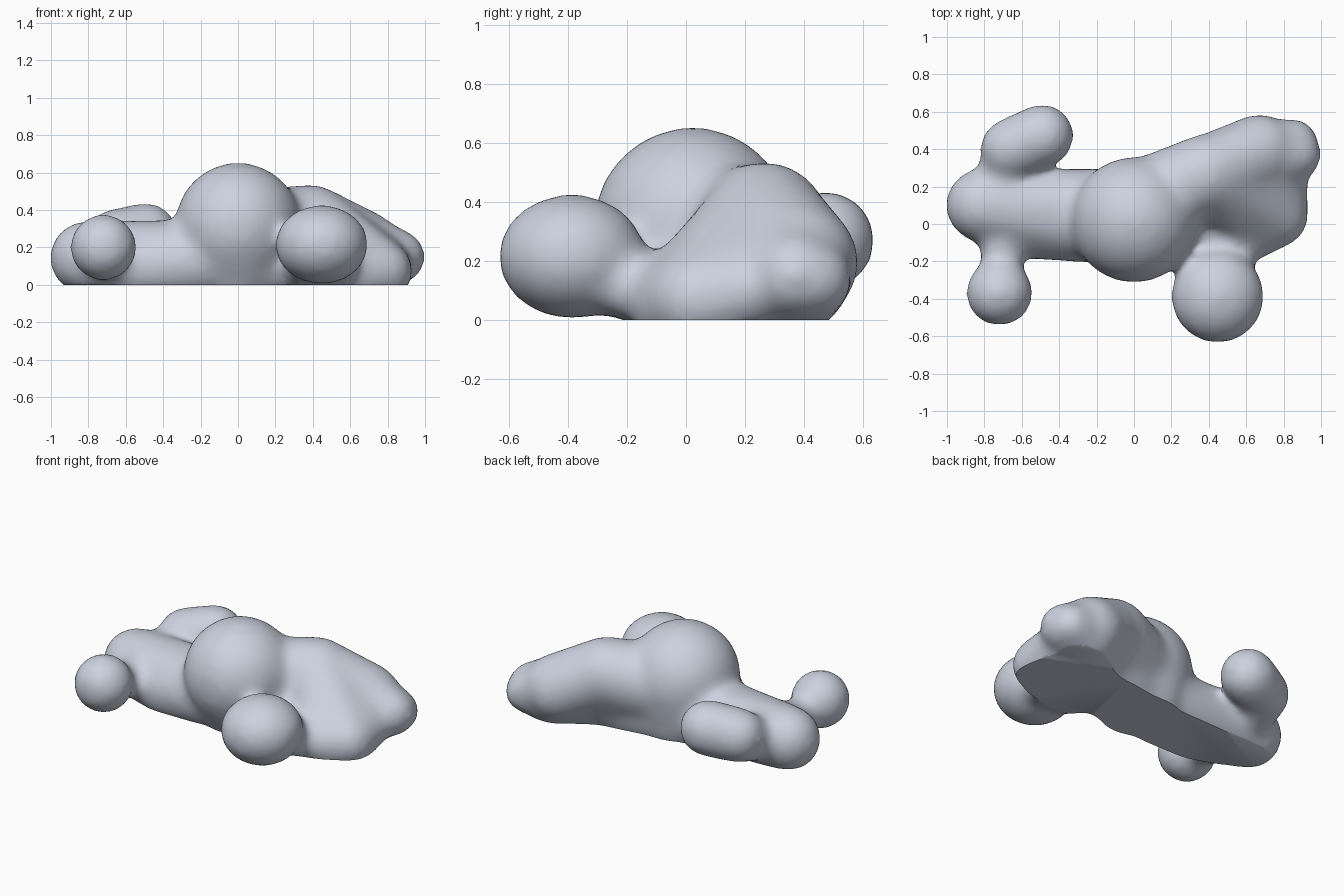
import bpy, bmesh
from mathutils import Vector, Matrix

cube = bpy.data.objects.get("Cube")
if cube:
    bpy.data.objects.remove(cube)

grey = bpy.data.materials.new("blue grey")
grey.use_nodes = True
colour = (0.6, 0.64, 0.74, 1)
grey.diffuse_color = colour
grey.node_tree.nodes["Principled BSDF"].inputs["Base Color"].default_value = colour

clay = bmesh.new()


def lobe(*balls, stretch=(1, 1, 1)):
    """Add the convex skin around balls given as (x, y, z, radius)."""
    part = bmesh.new()
    for x, y, z, r in balls:
        size = Matrix.Diagonal(Vector(stretch) * r).to_4x4()
        bmesh.ops.create_icosphere(part, subdivisions=3, radius=1,
                                   matrix=Matrix.Translation((x, y, z)) @ size)
    if len(balls) > 1:
        hull = bmesh.ops.convex_hull(part, input=part.verts)
        inside = [v for v in hull["geom_interior"] if isinstance(v, bmesh.types.BMVert)]
        bmesh.ops.delete(part, geom=inside, context='VERTS')
    mesh = bpy.data.meshes.new("lobe")
    part.to_mesh(mesh)
    part.free()
    clay.from_mesh(mesh)
    bpy.data.meshes.remove(mesh)


# Central dome, tapering below, with a skirt that flares sideways
lobe((0, 0.022, 0.318, 0.34), (0, 0.06, 0.1, 0.26))
lobe((-0.17, 0.05, 0.16, 0.24), (0, 0.04, 0.2, 0.29), (0.16, 0.08, 0.14, 0.25))
# Low body towards the right end
lobe((-0.81, 0.1, 0.145, 0.2), (-0.5, -0.01, 0.1, 0.185), (-0.5, 0.055, 0.11, 0.19),
     (-0.2, 0.0, 0.13, 0.21), (-0.2, 0.08, 0.13, 0.22))
# Low spine joining the two ends
lobe((-0.2, 0.06, 0.1, 0.21), (0.3, 0.12, 0.1, 0.23), (0.7, 0.15, 0.06, 0.16))
# Two balls in front and their necks
lobe((0.447, -0.387, 0.215, 0.253), stretch=(1, 1, 0.85))
lobe((0.36, -0.25, 0.12, 0.1), (0.54, -0.25, 0.12, 0.1),
     (0.36, 0, 0.08, 0.15), (0.54, 0, 0.08, 0.15))
lobe((-0.72, -0.367, 0.2, 0.182))
lobe((-0.71, -0.3, 0.17, 0.1), (-0.7, 0, 0.14, 0.14))
# Rear lobe and its neck
lobe((-0.49, 0.473, 0.27, 0.172), (-0.66, 0.4, 0.24, 0.167))
lobe((-0.68, 0.38, 0.21, 0.14), (-0.71, 0.1, 0.15, 0.15))
# Shoulder and sloping ridge on the left
lobe((0.1, 0.14, 0.28, 0.23), (0.39, 0.27, 0.325, 0.215), (0.42, 0.18, 0.1, 0.19))
lobe((0.4, 0.27, 0.325, 0.21), (0.67, 0.385, 0.195, 0.205), (0.5, 0.2, 0.08, 0.18))
lobe((0.64, 0.36, 0.2, 0.2), (0.68, 0.36, 0.12, 0.18),
     (0.86, 0.44, 0.135, 0.125), (0.86, 0.37, 0.15, 0.145))
# Spread foot on the left
lobe((0.42, 0.25, 0.32, 0.2), (0.77, 0.04, 0.07, 0.165), (0.64, -0.03, 0.06, 0.16),
     (0.66, 0.34, 0.17, 0.19), (0.8, 0.22, 0.1, 0.13))

mesh = bpy.data.meshes.new("body")
clay.to_mesh(mesh)
clay.free()
body = bpy.data.objects.new("body", mesh)
bpy.context.collection.objects.link(body)

# Fuse the lobes and soften the joins
fuse = body.modifiers.new("fuse", 'REMESH')
fuse.mode = 'VOXEL'
fuse.voxel_size = 0.025
soften = body.modifiers.new("soften", 'SMOOTH')
soften.factor = 0.5
soften.iterations = 24
bpy.context.view_layer.update()
fused = bpy.data.meshes.new_from_object(body.evaluated_get(bpy.context.evaluated_depsgraph_get()))
body.modifiers.clear()

# Slice the underside flat
bm = bmesh.new()
bm.from_mesh(fused)
cut = bmesh.ops.bisect_plane(bm, geom=bm.verts[:] + bm.edges[:] + bm.faces[:],
                             plane_co=(0, 0, 0), plane_no=(0, 0, 1), clear_inner=True)
rim = [e for e in cut["geom_cut"] if isinstance(e, bmesh.types.BMEdge)]
bmesh.ops.holes_fill(bm, edges=rim, sides=0)
bmesh.ops.recalc_face_normals(bm, faces=bm.faces)
bm.to_mesh(fused)
bm.free()
body.data = fused
fused.materials.clear()
fused.materials.append(grey)

bpy.context.view_layer.objects.active = body
body.select_set(True)
bpy.ops.object.shade_smooth_by_angle(angle=0.8)
